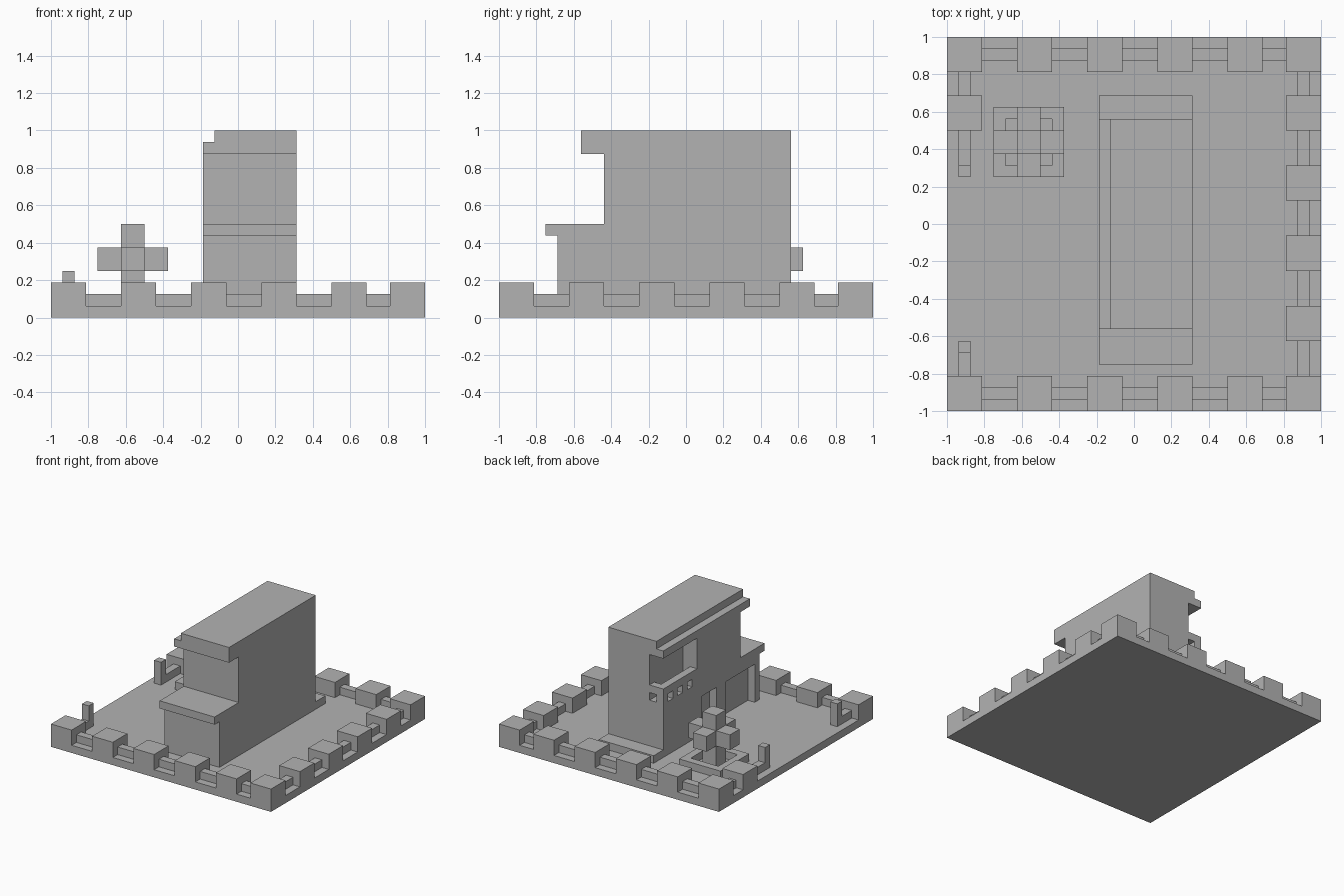
import bpy, bmesh
from mathutils import Vector

U = 1 / 16          # one block; the plot is 32 blocks square
HALF = 16

old = bpy.data.objects.get("Cube")
if old:
    bpy.data.objects.remove(old, do_unlink=True)

stone = bpy.data.materials.new("stone_grey")
stone.use_nodes = True
grey = (0.45, 0.45, 0.45, 1)
stone.diffuse_color = grey
stone.node_tree.nodes["Principled BSDF"].inputs["Base Color"].default_value = grey


def world(p):
    """Block coordinates to scene units."""
    return Vector(((p[0] - HALF) * U, (p[1] - HALF) * U, p[2] * U))


def finish(name, bm):
    bmesh.ops.recalc_face_normals(bm, faces=bm.faces)
    mesh = bpy.data.meshes.new(name)
    bm.to_mesh(mesh)
    bm.free()
    mesh.materials.append(stone)
    obj = bpy.data.objects.new(name, mesh)
    bpy.context.collection.objects.link(obj)
    return obj


def boxes(name, *spans):
    """One object from boxes, each given as (x range, y range, z range)."""
    bm = bmesh.new()
    for span in spans:
        lo, hi = world([s[0] for s in span]), world([s[1] for s in span])
        for v in bmesh.ops.create_cube(bm, size=1)["verts"]:
            v.co = Vector([hi[i] if v.co[i] > 0 else lo[i] for i in range(3)])
    return finish(name, bm)


def extrude_x(name, profile, x0, x1):
    """Extrude a (y, z) outline along x."""
    bm = bmesh.new()
    face = bm.faces.new([bm.verts.new(world((x0, y, z))) for y, z in profile])
    new = bmesh.ops.extrude_face_region(bm, geom=[face])["geom"]
    verts = [g for g in new if isinstance(g, bmesh.types.BMVert)]
    bmesh.ops.translate(bm, verts=verts, vec=((x1 - x0) * U, 0, 0))
    return finish(name, bm)


def cut(obj, span):
    """Carve a box out of an object."""
    cutter = boxes("cutter", span)
    cutter.hide_render = True
    mod = obj.modifiers.new("cut", "BOOLEAN")
    mod.operation, mod.solver, mod.object = "DIFFERENCE", "EXACT", cutter
    bpy.context.view_layer.objects.active = obj
    bpy.ops.object.modifier_apply(modifier=mod.name)
    bpy.data.objects.remove(cutter, do_unlink=True)


# Ground slab
boxes("ground", ((0, 32), (0, 32), (0, 1)))

# Boundary wall: square battlements joined by a thin low wall
starts = (0, 6, 12, 18, 24, 29)
tall, low = (1, 3), (1, 2)
near, far = (0, 3), (29, 32)
thin_near, thin_far = (1, 2), (30, 31)
for name, edge, thin in (("front", near, thin_near), ("back", far, thin_far)):
    boxes(name + "_battlements", *[((s, s + 3), edge, tall) for s in starts])
    boxes(name + "_low_wall", ((1, 31), thin, low))
boxes("left_battlements", *[(far, (s, s + 3), tall) for s in starts[1:-1]])
boxes("left_low_wall", (thin_far, (1, 31), low))

# Entrance side: wide gap framed by two posts
boxes("right_battlement", (near, (24, 27), tall))
boxes("right_low_wall", (thin_near, (1, 6), low), (thin_near, (20, 31), low))
boxes("entrance_posts", *[(thin_near, (y, y + 1), (2, 4)) for y in (5, 20)])

# House: stepped outline with porch ledge and roof overhang
outline = [(25, 1), (25, 16), (7, 16), (7, 14), (9, 14), (9, 8),
           (4, 8), (4, 7), (5, 7), (5, 1)]
house = extrude_x("house", outline, 13, 21)
cut(house, ((12, 14), (3, 28), (15, 18)))      # roof step
cut(house, ((12, 15), (18, 28), (8, 14)))      # balcony
cut(house, ((12, 14), (14, 17), (0, 6)))       # door
cut(house, ((12, 14), (6, 12), (0, 6)))        # garage opening
boxes("back_step", ((13, 21), (25, 27), (1, 2)))

# Balcony railing
boxes("balcony_rail", ((13, 14), (18, 25), (9, 10)), ((14, 15), (24, 25), (9, 10)))
boxes("balcony_posts", *[((13, 14), (y, y + 1), (8, 9)) for y in range(18, 25, 2)])

# Planter rim and block tree
boxes("planter_rim", ((4, 10), (20, 21), low), ((4, 10), (25, 26), low),
      ((4, 5), (21, 25), low), ((9, 10), (21, 25), low))
boxes("tree_trunk", ((6, 8), (22, 24), (1, 8)))
boxes("tree_branches", ((4, 6), (22, 24), (4, 6)), ((8, 10), (22, 24), (4, 6)),
      ((6, 8), (20, 22), (4, 6)), ((6, 8), (24, 26), (4, 6)))
